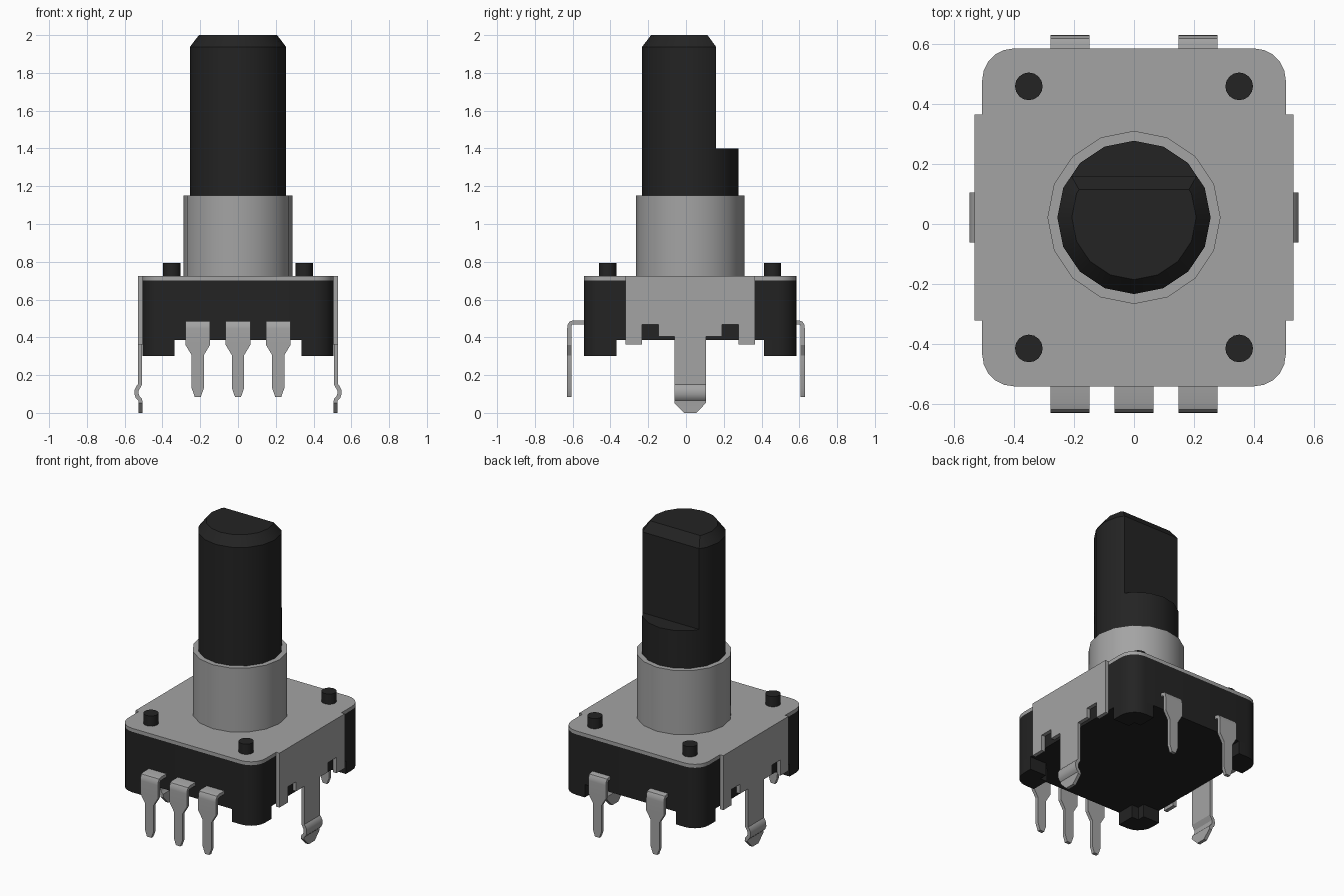
import bpy, bmesh, math

if "Cube" in bpy.data.objects:
    bpy.data.objects.remove(bpy.data.objects["Cube"], do_unlink=True)


def material(name, v):
    m = bpy.data.materials.new(name)
    m.use_nodes = True
    m.diffuse_color = (v, v, v, 1)
    bsdf = m.node_tree.nodes["Principled BSDF"]
    bsdf.inputs["Base Color"].default_value = (v, v, v, 1)
    bsdf.inputs["Roughness"].default_value = 0.6
    return m


BLACK = material("black plastic", 0.017)
METAL = material("grey metal", 0.37)
CY = 0.022                       # body and shaft centre in y


def loft(name, rings, mat):
    """Skin a list of equal-length point rings and cap both ends."""
    bm = bmesh.new()
    vs = [[bm.verts.new(p) for p in r] for r in rings]
    n = len(vs[0])
    for a, b in zip(vs, vs[1:]):
        for i in range(n):
            j = (i + 1) % n
            bm.faces.new((a[i], a[j], b[j], b[i]))
    bm.faces.new(vs[0])
    bm.faces.new(vs[-1])
    bmesh.ops.recalc_face_normals(bm, faces=bm.faces)
    me = bpy.data.meshes.new(name)
    bm.to_mesh(me)
    bm.free()
    me.materials.append(mat)
    ob = bpy.data.objects.new(name, me)
    bpy.context.collection.objects.link(ob)
    bpy.ops.object.select_all(action='DESELECT')
    ob.select_set(True)
    bpy.context.view_layer.objects.active = ob
    bpy.ops.object.shade_smooth_by_angle(angle=math.radians(28))
    return ob


def column(name, layers, mat):
    """Loft flat outlines, given as (outline, z) layers."""
    return loft(name, [[(x, y, z) for x, y in o] for o, z in layers], mat)


def circle(r, n=16, cx=0, cy=CY):
    return [(cx + r * math.sin(math.tau * i / n), cy + r * math.cos(math.tau * i / n))
            for i in range(n)]


def d_outline(r, cut):
    """Sixteen-sided circle with its back cut flat at the given y offset."""
    step = math.tau / 16
    lo, hi = r * math.sin(step), r * math.sin(2 * step)
    t = (cut - lo) / (hi - lo)
    ex = r * math.cos(step) * (1 - t) + r * math.cos(2 * step) * t
    arc = [(r * math.cos(i * step), CY + r * math.sin(i * step)) for i in range(1, -10, -1)]
    return [(ex, CY + cut)] + arc + [(-ex, CY + cut)]


HX, HY, RAD = 0.505, 0.562, 0.105


def corner(sx, sy):
    """Rounded body corner, from the side face to the front or back face."""
    pts = []
    for i in range(6):
        a = math.radians(18 * i)
        pts.append((sx * (HX - RAD + RAD * math.cos(a)),
                    CY + sy * (HY - RAD + RAD * math.sin(a))))
    return pts


def body_outline():
    return corner(1, 1) + corner(-1, 1)[::-1] + corner(-1, -1) + corner(1, -1)[::-1]


def strip(name, stations, place, mat, thick=0.022):
    """Bent sheet strip; stations are (out, z, half width) on its centre line."""
    rings = []
    for i, (p, z, w) in enumerate(stations):
        a, b = stations[max(i - 1, 0)], stations[min(i + 1, len(stations) - 1)]
        dp, dz = b[0] - a[0], b[1] - a[1]
        k = thick / 2 / math.hypot(dp, dz)
        np, nz = -dz * k, dp * k
        rings.append([place(p + np, z + nz, w), place(p + np, z + nz, -w),
                      place(p - np, z - nz, -w), place(p - np, z - nz, w)])
    return loft(name, rings, mat)


# Housing and its metal cover
column("housing", [(body_outline(), 0.385), (body_outline(), 0.702)], BLACK)
column("cover_plate", [(body_outline(), 0.702), (body_outline(), 0.725)], METAL)

# Corner feet under the housing and locating pegs on top
for sx in (1, -1):
    for sy in (1, -1):
        tag = ("left" if sx > 0 else "right") + ("_back" if sy > 0 else "_front")
        xi, yi = sx * 0.335, CY + sy * 0.39
        foot = corner(sx, sy) + [(xi, CY + sy * HY), (xi, yi + sy * 0.05),
                                 (xi + sx * 0.05, yi + sy * 0.05),
                                 (xi + sx * 0.05, yi), (sx * HX, yi)]
        column("foot_" + tag, [(foot, 0.30), (foot, 0.386)], BLACK)
        peg = circle(0.046, 16, sx * 0.35, CY + sy * 0.436)
        column("peg_" + tag, [(peg, 0.72), (peg, 0.793)], BLACK)

# Bushing and shaft with its flat
column("bushing", [(circle(0.288), 0.72), (circle(0.288), 1.15)], METAL)
column("shaft_base", [(circle(0.255), 1.14), (circle(0.255), 1.40)], BLACK)
column("shaft", [(d_outline(0.255, 0.138), 1.40), (d_outline(0.255, 0.138), 1.937),
                 (d_outline(0.207, 0.092), 2.0)], BLACK)

# Notched side plates, each with a snap-in leg
half = [(0.343, 0.725), (0.343, 0.363), (0.256, 0.363), (0.256, 0.42), (0.212, 0.42),
        (0.212, 0.468), (0.125, 0.468), (0.125, 0.405), (0.083, 0.405)]
# The notch is one opening between the outer tab and the leg
half = [(0.343, 0.725), (0.343, 0.363), (0.256, 0.363), (0.256, 0.468),
        (0.168, 0.468), (0.168, 0.405), (0.083, 0.405)]
plate = half + [(-y, z) for y, z in reversed(half)]
leg = [(0.519, 0.405, 0.083), (0.519, 0.15, 0.083), (0.527, 0.138, 0.083),
       (0.536, 0.122, 0.083), (0.537, 0.10, 0.083), (0.531, 0.083, 0.083),
       (0.518, 0.07, 0.083), (0.516, 0.052, 0.083), (0.516, 0.0, 0.032)]
for s, tag in ((1, "left"), (-1, "right")):
    loft("side_plate_" + tag,
         [[(s * x, CY + y, z) for y, z in plate] for x in (0.505, 0.53)], METAL)
    strip("snap_leg_" + tag, leg,
          lambda p, z, w, s=s: (s * p, CY + w, z), METAL)

# Terminals: three at the front, two at the back
bend = [(0.50, 0.479, 0.065), (0.596, 0.479, 0.065), (0.610, 0.475, 0.065),
        (0.617, 0.462, 0.065), (0.618, 0.445, 0.065), (0.618, 0.36, 0.065),
        (0.618, 0.305, 0.032), (0.618, 0.13, 0.032), (0.618, 0.085, 0.016)]
for s, tag, xs in ((-1, "front", (-0.213, 0, 0.213)), (1, "back", (-0.213, 0.213))):
    for i, x in enumerate(xs):
        strip(f"terminal_{tag}_{i + 1}", bend,
              lambda p, z, w, s=s, x=x: (x + w, s * p, z), METAL)
